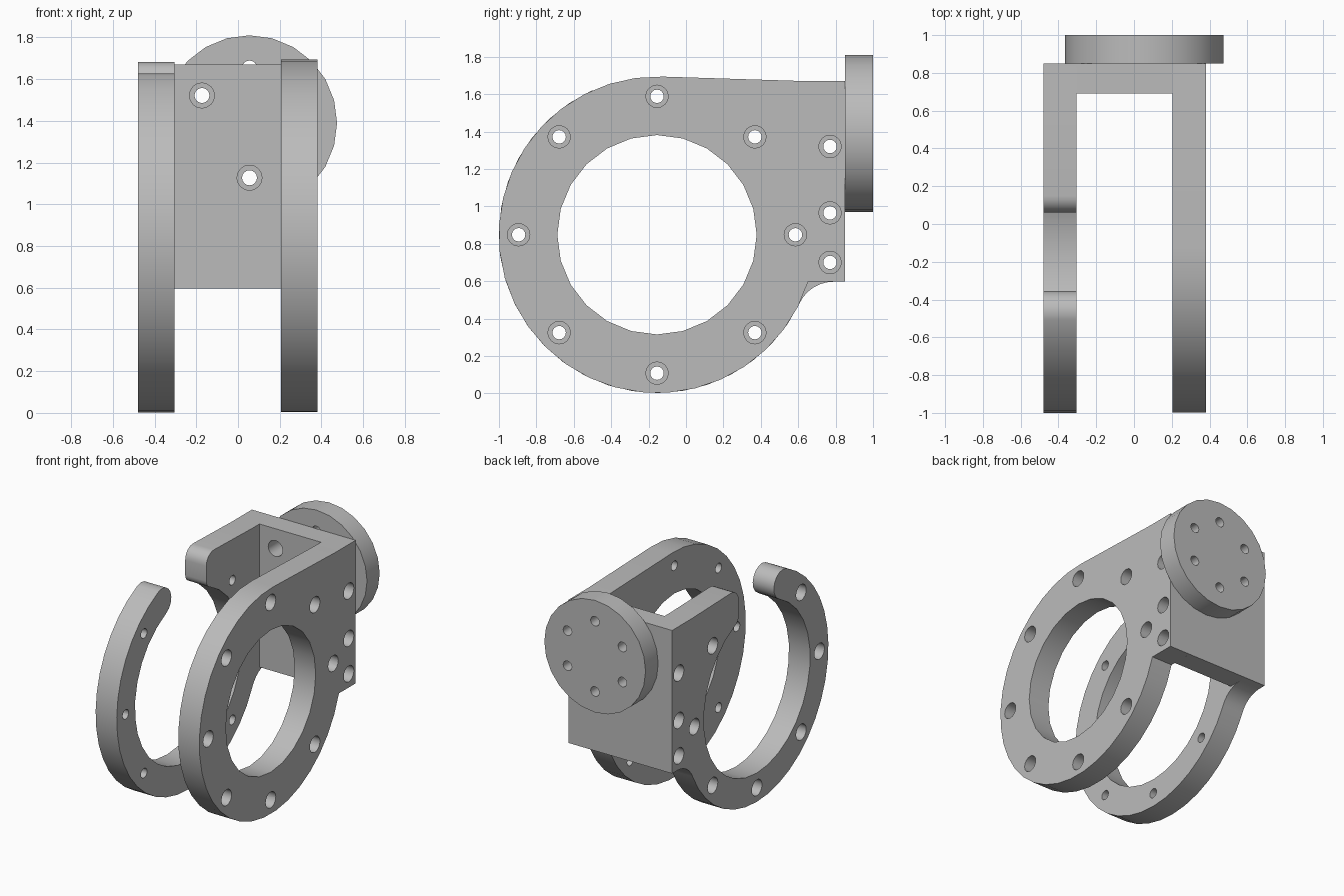
import bpy
import bmesh
from math import radians, sin, cos, pi
from mathutils import Matrix, Vector

if "Cube" in bpy.data.objects:
    bpy.data.objects.remove(bpy.data.objects["Cube"])

grey = bpy.data.materials.new("plain grey")
grey.use_nodes = True
grey.diffuse_color = (0.5, 0.5, 0.5, 1)
grey.node_tree.nodes["Principled BSDF"].inputs["Base Color"].default_value = (0.5, 0.5, 0.5, 1)

# Main dimensions
RING = (-0.155, 0.848)            # ring centre in y, z
OUTER, INNER, THIN_INNER, BOLT = 0.846, 0.533, 0.63, 0.74
LEFT_X, RIGHT_X = (0.205, 0.38), (-0.48, -0.305)
BACK, FRONT, LOW, HIGH = 0.85, 0.69, 0.597, 1.67
DISC = (0.055, 1.39)              # mounting disc centre in x, z
BIG, SMALL, DEPTH = 0.06, 0.036, 0.09


def to_object(name, bm):
    bmesh.ops.recalc_face_normals(bm, faces=bm.faces)
    mesh = bpy.data.meshes.new(name)
    bm.to_mesh(mesh)
    bm.free()
    mesh.materials.append(grey)
    obj = bpy.data.objects.new(name, mesh)
    bpy.context.collection.objects.link(obj)
    return obj


def arc(centre, radius, start, end, steps):
    angles = [radians(start + (end - start) * i / steps) for i in range(steps + 1)]
    return [(centre[0] + radius * cos(a), centre[1] + radius * sin(a)) for a in angles]


def plate(name, outline, x_range):
    """Extrude a y-z outline along x."""
    bm = bmesh.new()
    face = bm.faces.new([bm.verts.new((x_range[0], y, z)) for y, z in outline])
    new = bmesh.ops.extrude_face_region(bm, geom=[face])["geom"]
    moved = [v for v in new if isinstance(v, bmesh.types.BMVert)]
    bmesh.ops.translate(bm, verts=moved, vec=(x_range[1] - x_range[0], 0, 0))
    return to_object(name, bm)


def add_rod(bm, axis, pos, span, radius, sides=16):
    """Cylinder along x (pos = y, z) or along y (pos = x, z)."""
    mid = (span[0] + span[1]) / 2
    if axis == "x":
        place, turn = Vector((mid, *pos)), Matrix.Rotation(pi / 2, 4, "Y")
    else:
        place, turn = Vector((pos[0], mid, pos[1])), Matrix.Rotation(pi / 2, 4, "X")
    bmesh.ops.create_cone(bm, cap_ends=True, segments=sides, radius1=radius, radius2=radius,
                          depth=span[1] - span[0], matrix=Matrix.Translation(place) @ turn)


def drill(obj, axis, places, span, radius, sides=16):
    """Cut a set of round holes through an object."""
    bm = bmesh.new()
    for pos in places:
        add_rod(bm, axis, pos, span, radius, sides)
    cutter = to_object("cutter", bm)
    cutter.hide_render = True
    mod = obj.modifiers.new("holes", "BOOLEAN")
    mod.operation, mod.solver, mod.object = "DIFFERENCE", "EXACT", cutter
    bpy.context.view_layer.objects.active = obj
    bpy.ops.object.modifier_apply(modifier=mod.name)
    bpy.data.objects.remove(cutter)


# Closed ring plate on the left side
closed_ring = plate("closed_ring_plate",
                    arc(RING, OUTER, 88, 342.8, 26) + [(BACK, LOW), (BACK, HIGH), (0.62, HIGH)],
                    LEFT_X)
drill(closed_ring, "x", [RING], (0.1, 0.5), INNER, 24)

# Open hook-shaped ring plate on the right side
tip = 114.6
tip_mid, tip_radius = (OUTER + THIN_INNER) / 2, (OUTER - THIN_INNER) / 2
tip_centre = arc(RING, tip_mid, tip, tip, 1)[0]
hook = arc(RING, OUTER, tip, 334.5, 24)
hook += arc((0.788, LOW - 0.2), 0.2, 154.5, 90, 6)               # lower fillet
hook += [(BACK, LOW), (BACK, HIGH), (0.62, HIGH)]
hook += arc((0.15, 1.593), 0.09, 90, 180, 6)                     # rounded arm end
hook += arc((0.12, 1.481), 0.06, 180, 246.5, 4)
hook += arc(RING, THIN_INNER, 66, tip - 360, 26)
hook += arc(tip_centre, tip_radius, tip + 180, tip + 360, 8)[1:-1]  # rounded tip
open_ring = plate("open_ring_plate", hook, RIGHT_X)

# Bridge plate joining both rings
bridge = plate("bridge_plate", [(FRONT, LOW), (BACK, LOW), (BACK, HIGH), (FRONT, HIGH)],
               (RIGHT_X[1], LEFT_X[0]))

# Mounting disc on the back
bm = bmesh.new()
add_rod(bm, "y", DISC, (BACK, 1.0), 0.42, 24)
disc = to_object("mounting_disc", bm)

# Counterbored bolt holes around the rings and along the back edge
edge_holes = [(0.77, z) for z in (0.70, 0.965, 1.32)]
ring_holes = arc(RING, BOLT, 0, 315, 7)
hook_holes = [p for i, p in enumerate(ring_holes) if i != 2]
for obj, places, big_span in (
        (closed_ring, ring_holes + edge_holes, (LEFT_X[1] - DEPTH, 0.5)),
        (open_ring, hook_holes + edge_holes, (-0.6, RIGHT_X[0] + DEPTH))):
    drill(obj, "x", places, (-0.7, 0.6), SMALL)
    drill(obj, "x", places, big_span, BIG)
drill(bridge, "x", edge_holes, (-0.7, 0.6), SMALL)

# Disc holes, two of which continue through the bridge
disc_holes = arc(DISC, 0.263, 30, 330, 5)
drill(disc, "y", disc_holes, (0.8, 1.1), SMALL)
drill(bridge, "y", [disc_holes[2], disc_holes[4]], (0.6, 0.9), BIG)

# Smooth the round walls, keep edges sharp
bpy.ops.object.select_all(action="DESELECT")
for obj in (closed_ring, open_ring, bridge, disc):
    obj.select_set(True)
bpy.context.view_layer.objects.active = disc
bpy.ops.object.shade_smooth_by_angle(angle=radians(30))
